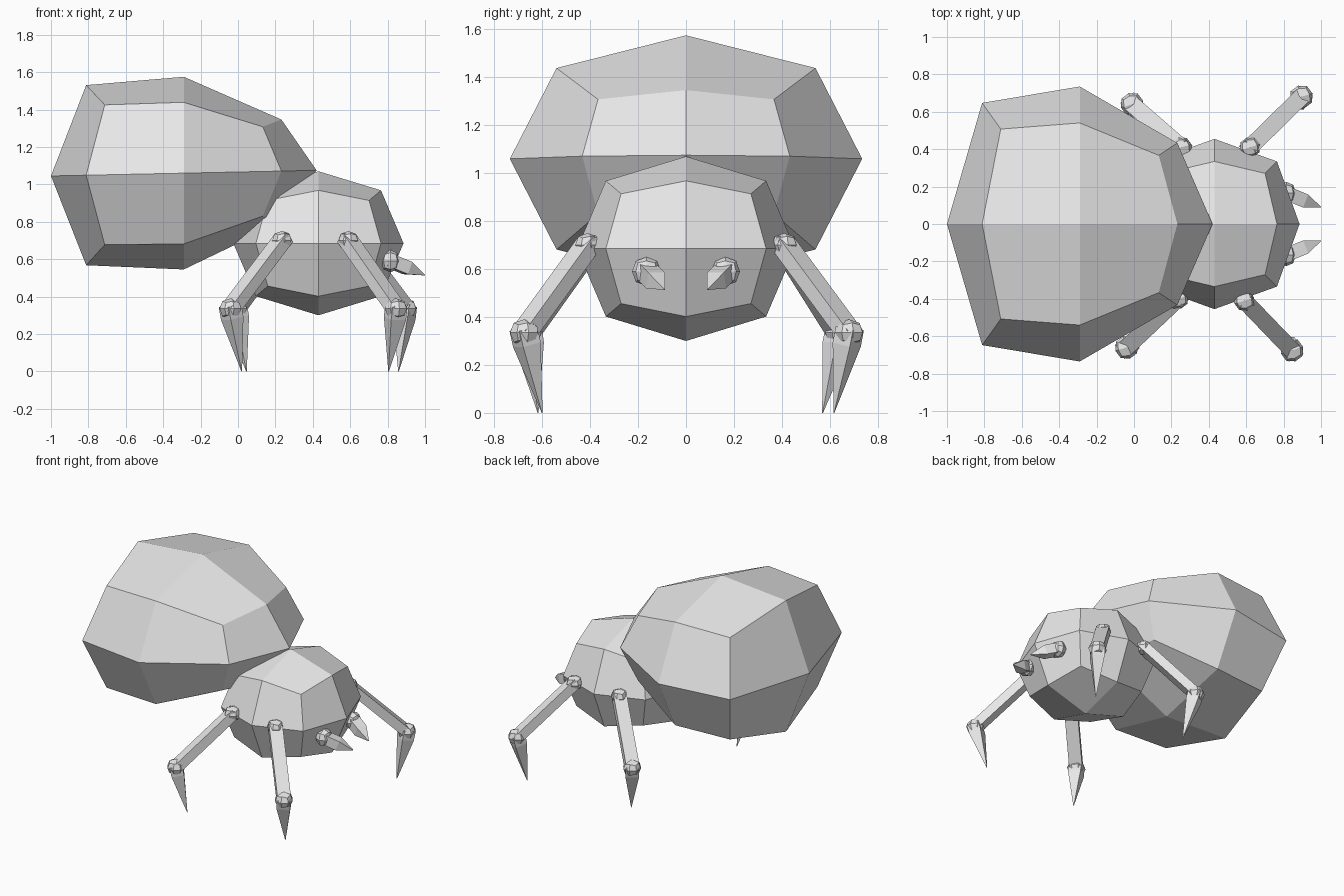
import bpy, bmesh
from mathutils import Vector

if "Cube" in bpy.data.objects:
    bpy.data.objects.remove(bpy.data.objects["Cube"])

grey = bpy.data.materials.new("plain_grey")
grey.diffuse_color = (0.8, 0.8, 0.8, 1)
grey.use_nodes = True
grey.node_tree.nodes["Principled BSDF"].inputs["Base Color"].default_value = grey.diffuse_color


def finish(name, bm):
    bmesh.ops.recalc_face_normals(bm, faces=bm.faces)
    me = bpy.data.meshes.new(name)
    bm.to_mesh(me)
    bm.free()
    me.materials.append(grey)
    ob = bpy.data.objects.new(name, me)
    bpy.context.collection.objects.link(ob)
    return ob


def blob(name, centre, half, taper=(0, 0), lift=0, turn=0):
    """Cube split 2x2 per side and rounded; tapers in y and z along x."""
    bm = bmesh.new()
    bmesh.ops.create_cube(bm, size=2)
    bmesh.ops.subdivide_edges(bm, edges=bm.edges[:], cuts=1, use_grid_fill=True)
    for v in bm.verts:
        kind = sum(abs(c) > 0.5 for c in v.co)      # face centre, edge, corner
        p = v.co * (0, 1, 0.735, 0.595)[kind]
        v.co = (p.x * half[0],
                p.y * half[1] * (1 - taper[0] * p.x),
                p.z * half[2] * (1 - taper[1] * p.x) + lift * p.x)
    ob = finish(name, bm)
    ob.location = centre
    ob.rotation_euler.z = turn
    return ob


def rod(name, a, b, width, thick, stations):
    """Four-sided bar from a to b; stations are (position, section scale)."""
    a, b = Vector(a), Vector(b)
    axis = b - a
    side = axis.cross(Vector((0, 0, 1))).normalized()
    up = side.cross(axis).normalized()
    bm = bmesh.new()
    rings = []
    for t, s in stations:
        rings.append([bm.verts.new(a + axis * t + side * (i * width * s / 2)
                                   + up * (j * thick * s / 2))
                      for i, j in ((-1, -1), (1, -1), (1, 1), (-1, 1))])
    for r, q in zip(rings, rings[1:]):
        for k in range(4):
            n = (k + 1) % 4
            bm.faces.new((r[k], r[n], q[n], q[k]))
    bm.faces.new(rings[0])
    bm.faces.new(rings[-1])
    return finish(name, bm)


# Body
blob("abdomen", (-0.29, 0, 1.06), (0.71, 0.735, 0.515), (0.27, 0.37), 0.015)
blob("head", (0.43, 0, 0.685), (0.455, 0.455, 0.385))

# Legs: hip, knee and claw tip
legs = {
    "front_left": ((0.62, 0.41, 0.70), (0.895, 0.68, 0.335), (0.858, 0.617, 0)),
    "front_right": ((0.59, -0.41, 0.70), (0.845, -0.675, 0.335), (0.805, -0.60, 0)),
    "back_left": ((0.255, 0.41, 0.70), (-0.01, 0.64, 0.335), (0.045, 0.57, 0)),
    "back_right": ((0.235, -0.40, 0.70), (-0.04, -0.66, 0.335), (0.02, -0.617, 0)),
}
for place, (hip, knee, tip) in legs.items():
    blob(place + "_hip", hip, (0.055, 0.055, 0.05), turn=0.3)
    blob(place + "_knee", knee, (0.062, 0.062, 0.055), turn=0.3)
    rod(place + "_leg", hip, knee, 0.09, 0.065, ((-0.04, 1), (1.04, 1)))
    rod(place + "_claw", knee, tip, 0.09, 0.085, ((-0.05, 1), (0.15, 1), (1, 0.03)))

# Fangs, mirrored across the middle
for label, s in (("left", 1), ("right", -1)):
    root = (0.815, s * 0.165, 0.59)
    blob(label + "_fang_root", root, (0.05, 0.06, 0.06))
    rod(label + "_fang", root, (0.998, s * 0.09, 0.515), 0.075, 0.07,
        ((-0.1, 1), (0.5, 1), (1, 0.06)))
